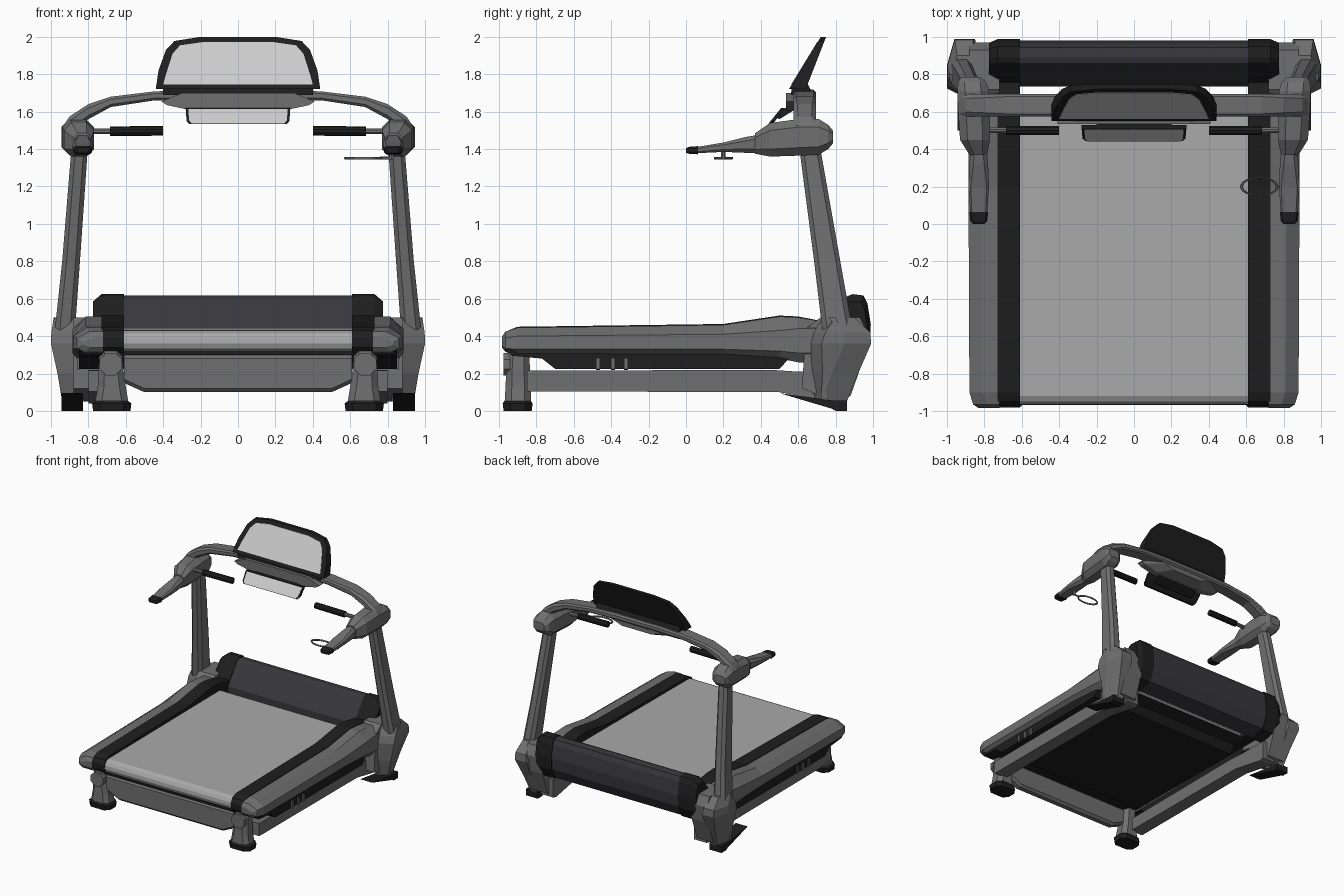
import bpy, bmesh, math
from mathutils import Vector

if "Cube" in bpy.data.objects:
    bpy.data.objects.remove(bpy.data.objects["Cube"])


def material(name, v, b=None):
    m = bpy.data.materials.new(name)
    m.diffuse_color = (v, v, b or v, 1)
    m.use_nodes = True
    m.node_tree.nodes["Principled BSDF"].inputs["Base Color"].default_value = m.diffuse_color
    return m


FRAME = material("frame_grey", 0.16)
PANEL = material("dark_panel", 0.04, 0.046)
BLACK = material("black_trim", 0.013)
BELT = material("belt_grey", 0.40)
SCREEN = material("screen_grey", 0.55)


def loft(name, rings, mat, mirror=False):
    """Skin equal-sized rings of points, cap both ends, optionally mirror in x."""
    bm = bmesh.new()
    vs = [[bm.verts.new(p) for p in ring] for ring in rings]
    n = len(vs[0])
    for a, b in zip(vs, vs[1:]):
        for i in range(n):
            j = (i + 1) % n
            bm.faces.new((a[i], a[j], b[j], b[i]))
    bm.faces.new(vs[0][::-1])
    bm.faces.new(vs[-1])
    bmesh.ops.recalc_face_normals(bm, faces=bm.faces)
    me = bpy.data.meshes.new(name)
    bm.to_mesh(me)
    bm.free()
    me.materials.append(mat)
    ob = bpy.data.objects.new(name, me)
    bpy.context.collection.objects.link(ob)
    if mirror:
        ob.modifiers.new("mirror", 'MIRROR')
    return ob


def prism(name, profile, x0, x1, mat, mirror=False):
    """Side profile (y, z) extruded along x."""
    return loft(name, [[(x, y, z) for y, z in profile] for x in (x0, x1)], mat, mirror)


def octo(a0, a1, b0, b1, c=0.25):
    """Rectangle with cut corners."""
    k = c * min(a1 - a0, b1 - b0)
    return [(a0 + k, b0), (a1 - k, b0), (a1, b0 + k), (a1, b1 - k),
            (a1 - k, b1), (a0 + k, b1), (a0, b1 - k), (a0, b0 + k)]


def loft_z(name, stations, mat, c=0.25):
    return loft(name, [[(x, y, z) for x, y in octo(x0, x1, y0, y1, c)]
                       for z, x0, x1, y0, y1 in stations], mat, True)


def loft_y(name, stations, mat, c=0.25):
    return loft(name, [[(x, y, z) for x, z in octo(x0, x1, z0, z1, c)]
                       for y, x0, x1, z0, z1 in stations], mat, True)


def rod(name, p, q, r, mat, n=10, mirror=False):
    p, q = Vector(p), Vector(q)
    rot = (q - p).to_track_quat('Z', 'Y')
    ring = [rot @ Vector((r * math.cos(t), r * math.sin(t), 0))
            for t in [2 * math.pi * (i + .5) / n for i in range(n)]]
    return loft(name, [[e + v for v in ring] for e in (p, q)], mat, mirror)


# Running belt and underside
prism("running_belt", [(-.93, .315), (-.955, .33), (-.968, .36), (-.965, .39), (-.95, .415),
                       (-.92, .43), (-.5, .433), (.62, .44), (.66, .42), (.67, .38),
                       (.66, .34), (.62, .315)], -.612, .612, BELT)
prism("deck_underside", [(-.94, .318), (-.94, .3), (-.76, .29), (-.70, .225), (.50, .225),
                         (.55, .29), (.66, .318)], -.63, .63, BLACK)

# Black foot strips beside the belt
top = [(-.9, .45), (.2, .465), (.5, .51), (.6, .505), (.78, .47)]
prism("foot_strip", [(.78, .30), (-.94, .31), (-.97, .34), (-.972, .39), (-.95, .43)] + top,
      .61, .73, BLACK, True)

# Grey outer side rails: (y, outer x, top, shoulder, lower shoulder, bottom)
rings = []
for y, xo, t, s, l, b in [(-.985, .83, .395, .37, .355, .34), (-.965, .86, .425, .39, .335, .315),
                          (-.90, .88, .445, .40, .33, .30), (.2, .885, .46, .41, .33, .30),
                          (.5, .885, .505, .43, .32, .28), (.6, .885, .50, .44, .31, .26),
                          (.78, .885, .47, .44, .31, .26)]:
    rings.append([(.72, y, b), (xo - .04, y, b), (xo, y, l), (xo, y, s), (xo - .07, y, t), (.72, y, t)])
loft("side_rail", rings, FRAME, True)
prism("rail_lower_trim", [(-.97, .335), (-.93, .295), (-.77, .28), (-.70, .225), (.50, .225),
                          (.56, .29), (.56, .32), (-.9, .325)], .72, .85, BLACK, True)
for i, y in enumerate((-.47, -.39, -.32)):
    loft_y(f"rail_stud_{i}", [(y - .011, .845, .862, .22, .285), (y + .011, .845, .862, .22, .285)], FRAME)

# Base frame rails and front crossbar
prism("base_rail", [(-.85, .105), (.5, .10), (.82, .04), (.86, .05), (.86, .21), (.6, .21),
                    (.45, .22), (-.85, .215)], .68, .80, FRAME, True)
loft("front_crossbar", [[(x, y, z) for y, z in octo(-.94, -.86, b, .30)]
                        for x, b in ((-.61, .15), (-.5, .10), (.5, .10), (.61, .15))], FRAME)

# Front feet
loft_z("front_post", [(.04, .585, .765, -.97, -.83), (.13, .60, .75, -.965, -.83),
                      (.24, .615, .745, -.96, -.835), (.33, .62, .74, -.95, -.84)], FRAME)
loft_z("front_foot_pad", [(0, .575, .775, -.975, -.825), (.04, .57, .78, -.98, -.82),
                          (.055, .59, .76, -.97, -.83)], BLACK)
rod("front_post_disc", (.68, -.94, .25), (.68, -.975, .25), .065, FRAME, 8, True)

# Rear base housings with foot pads
loft("base_housing", [[(xi, y0, z), (xo, y0 + .07, z), (xo, y1 - .14, z), (xo - .04, y1, z),
                       (xi - .01, y1, z), (xi - .03, y1 - .1, z)]
                      for z, xi, xo, y0, y1 in
                      [(.05, .85, .94, .69, .86), (.2, .85, .965, .66, .92), (.36, .86, 1, .655, .99),
                       (.42, .87, .998, .675, .985), (.5, .875, .985, .73, .90)]], FRAME, True)
prism("housing_bracket", [(.62, .12), (.80, .05), (.88, .08), (.95, .28), (.97, .42), (.93, .50),
                          (.72, .50), (.64, .44)], .72, .88, FRAME, True)
prism("rear_foot_wedge", [(.50, .095), (.78, .012), (.80, 0), (.86, 0), (.86, .055), (.79, .055)],
      .83, .945, BLACK, True)

# Motor hood with black end caps
hood = [(.735, .30), (.735, .43), (.76, .47), (.86, .605), (.89, .617), (.945, .61), (.965, .57),
        (.982, .46), (.975, .36), (.93, .27), (.80, .24)]
prism("motor_hood", hood, -.615, .615, PANEL)
cap = [(.86 + (y - .86) * 1.05, .43 + (z - .43) * 1.04) for y, z in hood]
loft("hood_end_cap", [[(.61, y, z) for y, z in cap], [(.73, y, z) for y, z in cap],
                      [(.775, .86 + (y - .86) * .85, .43 + (z - .43) * .8) for y, z in cap]], BLACK, True)

# Uprights
loft_z("upright", [(.38, .875, .985, .735, .90), (.8, .845, .94, .685, .825),
                   (1.45, .80, .887, .60, .71)], FRAME)

# Handle joint blocks, arms and tips
loft_y("joint_block", [(.37, .785, .88, 1.375, 1.485), (.45, .77, .93, 1.36, 1.54),
                       (.60, .77, .94, 1.365, 1.56), (.71, .775, .945, 1.37, 1.56),
                       (.76, .79, .94, 1.40, 1.53), (.785, .82, .925, 1.43, 1.50)], FRAME)
loft_y("handle_arm", [(.06, .785, .875, 1.378, 1.412), (.20, .775, .885, 1.385, 1.435),
                      (.32, .78, .88, 1.38, 1.465), (.41, .79, .87, 1.38, 1.48)], FRAME)
loft_y("handle_tip", [(0, .80, .86, 1.38, 1.405), (.015, .785, .875, 1.375, 1.412),
                      (.065, .78, .88, 1.372, 1.416)], BLACK)

# Pulse grips
rod("grip_stem", (.66, .5, 1.495), (.82, .5, 1.495), .016, FRAME, 8, True)
rod("hand_grip", (.40, .5, 1.498), (.685, .5, 1.495), .026, BLACK, 10, True)

# Cup ring under the right arm
bpy.ops.mesh.primitive_torus_add(location=(.67, .2, 1.352), major_radius=.095, minor_radius=.008,
                                 major_segments=24, minor_segments=6)
ring = bpy.context.object
ring.name = "cup_ring"
ring.scale.y = .5
ring.data.materials.append(FRAME)
rod("cup_ring_arm", (.76, .2, 1.352), (.83, .2, 1.352), .008, FRAME, 6)
rod("cup_ring_post", (.82, .2, 1.345), (.82, .2, 1.40), .012, FRAME, 6)

# Arched console beam: (x, bottom, top)
half = [(.93, 1.47, 1.53), (.90, 1.48, 1.575), (.80, 1.56, 1.64), (.68, 1.625, 1.68),
        (.45, 1.66, 1.708), (.2, 1.665, 1.718)]
beam = [(-x, b, t) for x, b, t in half] + half[::-1]
loft("console_beam", [[(x, y, z) for y, z in octo(.575, .695, b, t)] for x, b, t in beam], FRAME)

# Console pod below the beam
pod = [(-.41, 1.655), (-.38, 1.635), (-.24, 1.605), (.24, 1.605), (.38, 1.635), (.41, 1.655),
       (.30, 1.70), (-.30, 1.70)]
loft("console_pod", [[(x, .535, z) for x, z in pod],
                     [(x, .59, z) for x, z in pod],
                     [(x * .6, .68, z + .02) for x, z in pod]], FRAME)


# Leaning screen
def lean(half_outline, offset, taper=0):
    pts = half_outline + [(-x, z) for x, z in half_outline[::-1]]
    return [(x, .55 + (z - 1.72) * .61 + offset - taper * (z - 1.72), z) for x, z in pts]


outer = [(.44, 1.72), (.425, 1.82), (.385, 1.93), (.34, 1.978), (.2, 2.0)]
inner = [(.40, 1.745), (.385, 1.80), (.35, 1.91), (.31, 1.955), (.19, 1.972)]
loft("screen_frame", [lean(outer, 0), lean(outer, .09, .22)], BLACK)
loft("screen_display", [lean(inner, .01), lean(inner, -.003)], SCREEN)
prism("screen_mount", [(.56, 1.69), (.68, 1.69), (.65, 1.75), (.57, 1.75)], -.4, .4, BLACK)

# Small tilted control panel in front of the pod
tray = [(.275, 1.55), (.26, 1.533), (-.26, 1.533), (-.275, 1.55), (-.28, 1.62), (.28, 1.62)]
for name, k, o, d, mat in (("control_panel", 1, 0, .02, BLACK), ("control_face", .95, -.003, .008, SCREEN)):
    loft(name, [[(x * k, .445 + (z - 1.535) * .75 + e, 1.577 + (z - 1.577) * (k * k)) for x, z in tray]
                for e in (o, o + d)], mat)
prism("control_panel_bracket", [(.48, 1.57), (.50, 1.56), (.58, 1.61), (.58, 1.64), (.50, 1.605)],
      -.2, .2, BLACK)
